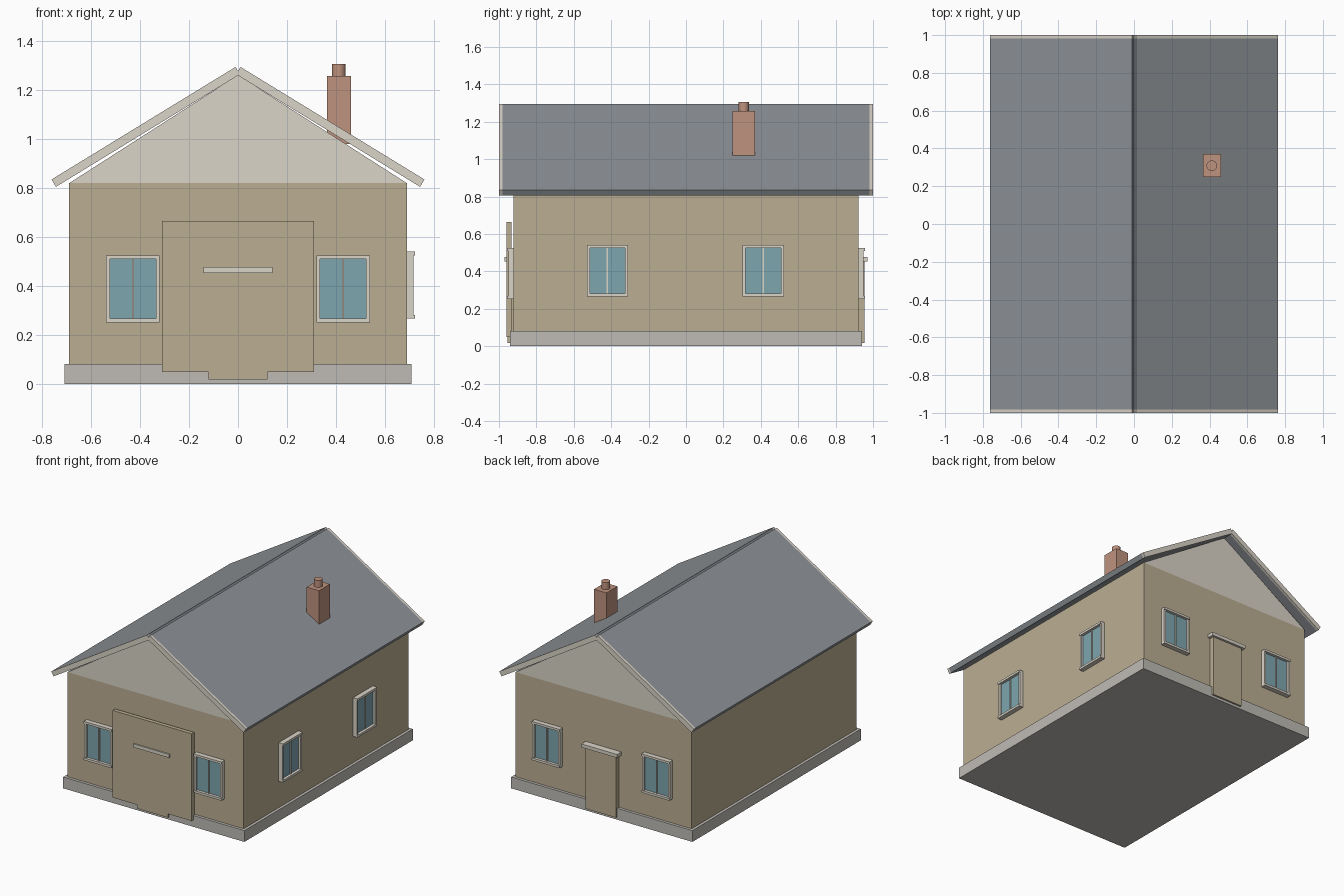
import bpy, bmesh, math
from mathutils import Matrix

if "Cube" in bpy.data.objects:
    bpy.data.objects.remove(bpy.data.objects["Cube"])


def mat(name, r, g, b):
    m = bpy.data.materials.new(name)
    m.diffuse_color = (r, g, b, 1)
    m.use_nodes = True
    m.node_tree.nodes["Principled BSDF"].inputs["Base Color"].default_value = m.diffuse_color
    return m


TAN = mat("tan render", 0.50, 0.42, 0.29)
CREAM = mat("cream trim", 0.70, 0.66, 0.58)
STONE = mat("stone", 0.52, 0.50, 0.46)
SLATE = mat("slate", 0.27, 0.29, 0.31)
BRICK = mat("brick", 0.52, 0.29, 0.21)
GLASS = mat("glass", 0.21, 0.38, 0.43)


def finish(name, bm, material, matrix=Matrix()):
    bm.transform(matrix)
    bmesh.ops.recalc_face_normals(bm, faces=bm.faces)
    me = bpy.data.meshes.new(name)
    bm.to_mesh(me)
    bm.free()
    me.materials.append(material)
    ob = bpy.data.objects.new(name, me)
    bpy.context.collection.objects.link(ob)
    return ob


def box(name, x, y, z, material, matrix=Matrix()):
    """Box from (min, max) ranges."""
    bm = bmesh.new()
    bmesh.ops.create_cube(bm, size=1)
    for v in bm.verts:
        v.co = [lo + (c + 0.5) * (hi - lo) for c, (lo, hi) in zip(v.co, (x, y, z))]
    return finish(name, bm, material, matrix)


def prism(name, profile, y0, y1, material):
    """Extrude an xz profile along y."""
    bm = bmesh.new()
    face = bm.faces.new([bm.verts.new((x, y0, z)) for x, z in profile])
    ext = bmesh.ops.extrude_face_region(bm, geom=[face])
    bmesh.ops.translate(bm, vec=(0, y1 - y0, 0),
                        verts=[g for g in ext["geom"] if isinstance(g, bmesh.types.BMVert)])
    return finish(name, bm, material)


def window(name, matrix):
    """Window centred on the local origin, wall plane at y=0, facing -y."""
    w, h, t = 0.11, 0.137, 0.016
    box(name + "_glass", (-w + t, w - t), (-0.014, 0.02), (-h + t, h - t), GLASS, matrix)
    for s, part in ((-1, "left"), (1, "right")):
        a, b = sorted((s * w, s * (w - t)))
        box(f"{name}_{part}_jamb", (a, b), (-0.028, 0.02), (-h + t, h - t), CREAM, matrix)
    for s, part in ((-1, "sill"), (1, "head")):
        a, b = sorted((s * h, s * (h - t)))
        box(f"{name}_{part}", (-w, w), (-0.034, 0.02), (a, b), CREAM, matrix)
    box(name + "_mullion", (-0.004, 0.004), (-0.022, 0.02), (-h + t, h - t), CREAM, matrix)


# Base and walls
box("plinth", (-0.71, 0.71), (-0.942, 0.942), (0, 0.08), STONE)
box("walls", (-0.69, 0.69), (-0.922, 0.922), (0.04, 0.82), TAN)

# Gables at both ends
gable = [(-0.69, 0.82), (0.69, 0.82), (0, 1.262)]
prism("front_gable", gable, -0.922, -0.87, CREAM)
prism("back_gable", gable, 0.87, 0.922, CREAM)

# Roof slabs with barge boards, mirrored about the ridge
for s, side in ((-1, "left"), (1, "right")):
    prof = [(s * x, z) for x, z in ((0.01, 1.295), (0.762, 0.835), (0.744, 0.805), (-0.008, 1.265))]
    prism(side + "_roof", prof, -0.982, 0.982, SLATE)
    prism(side + "_front_barge_board", prof, -1.0, -0.982, CREAM)
    prism(side + "_back_barge_board", prof, 0.982, 1.0, CREAM)

# Windows and doors on the front and back
for ang, end in ((0, "front"), (math.pi, "back")):
    turn = Matrix.Rotation(ang, 4, "Z")
    for s, side in ((-1, "left"), (1, "right")):
        window(f"{end}_{side}_window", turn @ Matrix.Translation((s * 0.43, -0.922, 0.388)))
    box(end + "_door", (-0.12, 0.12), (-0.954, -0.90), (0.018, 0.456), TAN, turn)
    box(end + "_door_hood", (-0.14, 0.14), (-0.97, -0.90), (0.453, 0.477), CREAM, turn)

# Windows on the right wall only
for y, part in ((-0.42, "front"), (0.413, "rear")):
    window(f"right_{part}_window",
           Matrix.Translation((0.69, y, 0.403)) @ Matrix.Rotation(math.pi / 2, 4, "Z"))

# Wide panel over the front door
box("garage_door", (-0.31, 0.31), (-0.96, -0.932), (0.048, 0.665), TAN)

# Chimney with round pot
box("chimney", (0.364, 0.461), (0.248, 0.37), (0.98, 1.257), BRICK)
bm = bmesh.new()
bmesh.ops.create_cone(bm, cap_ends=True, segments=24, radius1=0.028, radius2=0.028, depth=0.055,
                      matrix=Matrix.Translation((0.412, 0.309, 1.2785)))
pot = finish("chimney_pot", bm, BRICK)
bpy.context.view_layer.objects.active = pot
pot.select_set(True)
bpy.ops.object.shade_smooth_by_angle()
